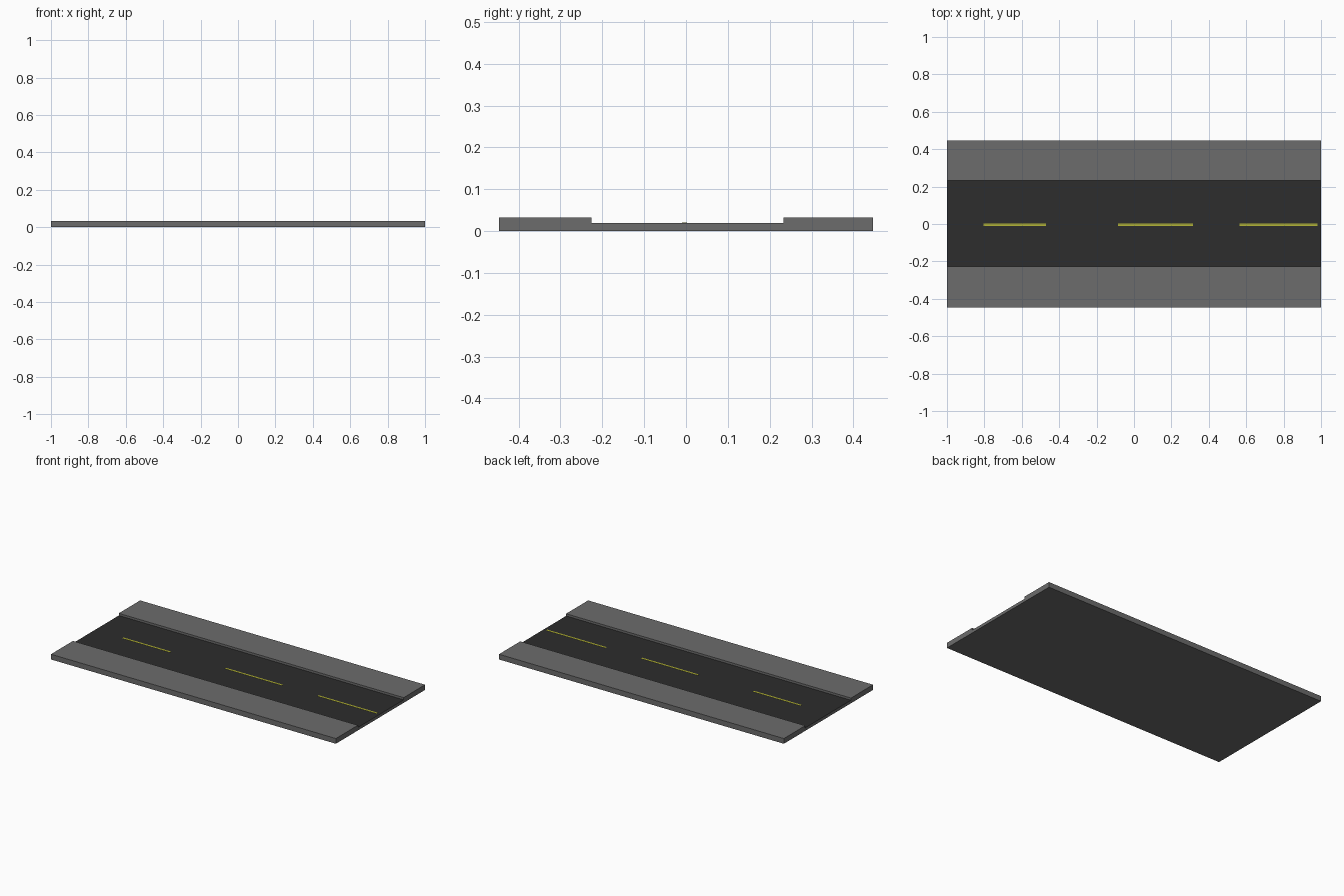
import bpy, bmesh

if "Cube" in bpy.data.objects:
    bpy.data.objects.remove(bpy.data.objects["Cube"])


def material(name, rgb):
    m = bpy.data.materials.new(name)
    m.diffuse_color = (*rgb, 1.0)
    m.use_nodes = True
    m.node_tree.nodes["Principled BSDF"].inputs["Base Color"].default_value = m.diffuse_color
    return m


concrete = material("concrete_grey", (0.15, 0.15, 0.15))
asphalt = material("asphalt_dark", (0.026, 0.026, 0.026))
yellow = material("line_yellow", (0.46, 0.46, 0.035))

ROAD_Z, WALK_Z = 0.019, 0.033
ROAD_Y0, ROAD_Y1, HALF_Y = -0.226, 0.233, 0.447


def add_object(name, bm, mats):
    bmesh.ops.recalc_face_normals(bm, faces=bm.faces)
    me = bpy.data.meshes.new(name)
    bm.to_mesh(me)
    bm.free()
    for m in mats:
        me.materials.append(m)
    ob = bpy.data.objects.new(name, me)
    bpy.context.collection.objects.link(ob)
    return ob


# Street slab: U-shaped cross-section extruded along x, raised walks both sides
profile = [(-HALF_Y, 0), (HALF_Y, 0), (HALF_Y, WALK_Z), (ROAD_Y1, WALK_Z),
           (ROAD_Y1, ROAD_Z), (ROAD_Y0, ROAD_Z), (ROAD_Y0, WALK_Z), (-HALF_Y, WALK_Z)]
bm = bmesh.new()
end = bm.faces.new([bm.verts.new((-1, y, z)) for y, z in profile])
ext = bmesh.ops.extrude_face_region(bm, geom=[end])
verts = [g for g in ext["geom"] if isinstance(g, bmesh.types.BMVert)]
bmesh.ops.translate(bm, verts=verts, vec=(2, 0, 0))
# Road surface is the low upward face
for f in bm.faces:
    c = f.calc_center_median()
    if abs(f.normal.z) > 0.9 or all(abs(v.co.z - ROAD_Z) < 1e-5 for v in f.verts):
        f.material_index = int(abs(c.z - ROAD_Z) < 1e-4)
add_object("street_slab", bm, [concrete, asphalt])

# Centre line dashes: thin plates on the road
for i, (x0, x1) in enumerate([(-0.805, -0.47), (-0.085, 0.315), (0.565, 0.98)]):
    bm = bmesh.new()
    bmesh.ops.create_cube(bm, size=1)
    bmesh.ops.scale(bm, verts=bm.verts, vec=(x1 - x0, 0.012, 0.001))
    bmesh.ops.translate(bm, verts=bm.verts, vec=((x0 + x1) / 2, -0.004, ROAD_Z + 0.0005))
    add_object(f"lane_dash_{i + 1}", bm, [yellow])
